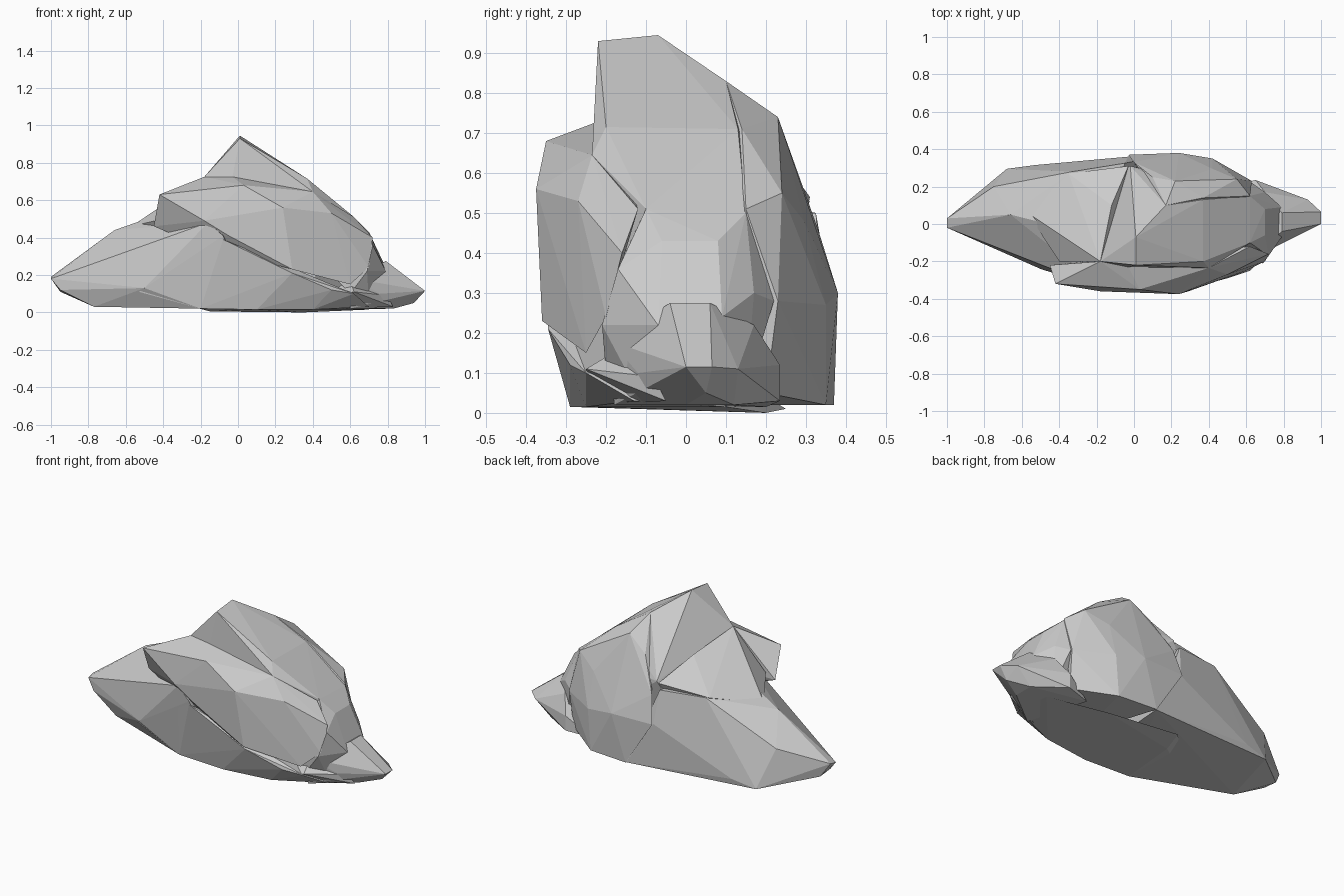
import bpy, bmesh


def chunk(name, pts):
    """Faceted boulder: convex hull around a few corner points."""
    bm = bmesh.new()
    for p in pts:
        bm.verts.new(p)
    res = bmesh.ops.convex_hull(bm, input=bm.verts[:])
    loose = {v for v in res["geom_interior"] + res["geom_unused"]
             if isinstance(v, bmesh.types.BMVert)}
    bmesh.ops.delete(bm, geom=list(loose), context='VERTS')
    bmesh.ops.recalc_face_normals(bm, faces=bm.faces[:])
    me = bpy.data.meshes.new(name)
    bm.to_mesh(me)
    bm.free()
    ob = bpy.data.objects.new(name, me)
    bpy.context.collection.objects.link(ob)
    return ob


# Long slope running down to the left tip
chunk("left_slope", [
    (-1, .03, .19), (-1, -.02, .18), (-.95, .06, .11), (-.95, -.04, .12),
    (-.77, -.08, .03), (-.68, .295, .05), (-.75, .2, .28), (-.66, .05, .44),
    (-.46, .0, .51), (-.33, .28, .51), (-.05, .325, .5), (-.03, .36, .3),
    (-.53, .315, .08), (.15, .365, .02), (-.5, -.24, .13), (-.2, -.28, .02),
    (-.08, -.36, .41), (.1, -.29, .02), (-.16, -.35, .48)])

# Central peak with the steep wall above the front shelf
chunk("peak", [
    (.01, -.07, .945), (.01, -.22, .93), (.17, .1, .83), (.37, -.2, .715),
    (.37, .13, .71), (-.18, -.2, .725), (-.03, -.23, .725),
    (.4, -.235, .645), (.62, -.1, .51), (.62, .15, .5), (-.02, .31, .54),
    (-.1, .28, .4), (-.2, -.2, .45), (.5, -.2, .2), (.3, .25, .3)])

# Fill between the peak and the left slope, behind the slab
chunk("saddle", [
    (-.18, -.2, .725), (-.18, -.01, .64), (-.4, -.2, .5), (-.46, .0, .51),
    (-.57, .06, .46), (-.12, .1, .65), (-.35, .27, .51), (-.03, .31, .53),
    (-.1, .2, .3), (-.4, -.1, .38)])

# Overhanging slab with the front shelf
chunk("front_slab", [
    (-.42, -.32, .63), (-.18, -.2, .725), (-.03, -.23, .725), (.03, -.35, .68),
    (.24, -.375, .56), (.4, -.235, .645), (.62, -.12, .51), (.5, -.27, .53),
    (-.45, -.22, .46), (-.18, -.36, .49), (.29, -.36, .23), (.6, -.25, .15),
    (-.26, -.25, .38), (.7, -.2, .24), (.72, -.16, .4), (-.05, -.36, .41)])

# Low skirt below the slab, undercut in the middle
chunk("front_skirt", [
    (-.53, -.22, .11), (-.2, -.28, .02), (-.08, -.36, .39), (.29, -.345, .21),
    (.5, -.29, .12), (.62, -.25, .1), (.1, -.29, .015),
    (.4, -.25, .015), (.7, -.13, .03), (-.15, .1, .005), (.35, .2, 0),
    (.7, .1, .015), (-.1, .25, .01)])

# Big block at the back right
chunk("back_block", [
    (.17, .1, .83), (.22, .23, .74), (.37, .14, .71), (.55, .24, .55),
    (.62, .15, .51), (.42, .295, .48), (.1, .25, .65), (.0, .33, .46),
    (-.03, .37, .3), (.24, .38, .3), (.42, .35, .27), (.15, .37, .02),
    (.4, .35, .02), (.63, .23, .28), (.62, .2, .05), (.3, -.1, .02)])

# Steep right shoulder
chunk("right_shoulder", [
    (.62, .15, .5), (.62, -.1, .51), (.7, -.06, .43), (.7, .08, .43),
    (.72, -.17, .36), (.79, -.07, .22), (.79, .09, .24), (.69, -.21, .22),
    (.7, .17, .3), (.63, .22, .28), (.4, .2, .3), (.4, -.2, .3),
    (.7, .15, .05), (.7, -.12, .05), (.6, -.2, .1)])

# Pointed toe on the right
chunk("toe", [
    (.79, -.04, .275), (.79, .06, .275), (1, .0, .115), (1, .065, .115),
    (.93, .13, .11), (.9, -.05, .11), (.76, -.12, .1), (.94, .05, .05),
    (.65, .235, .12), (.65, .235, .03), (.83, .0, .02), (.83, .12, .02),
    (.6, -.18, .02), (.62, -.19, .18), (.7, .17, .22), (.5, .2, .015)])

# Shard by the right foot
chunk("foot_shard", [
    (.38, -.25, .05), (.62, -.25, .11), (.8, -.08, .09), (.83, -.05, .03),
    (.6, -.15, .17), (.5, -.2, .02)])
